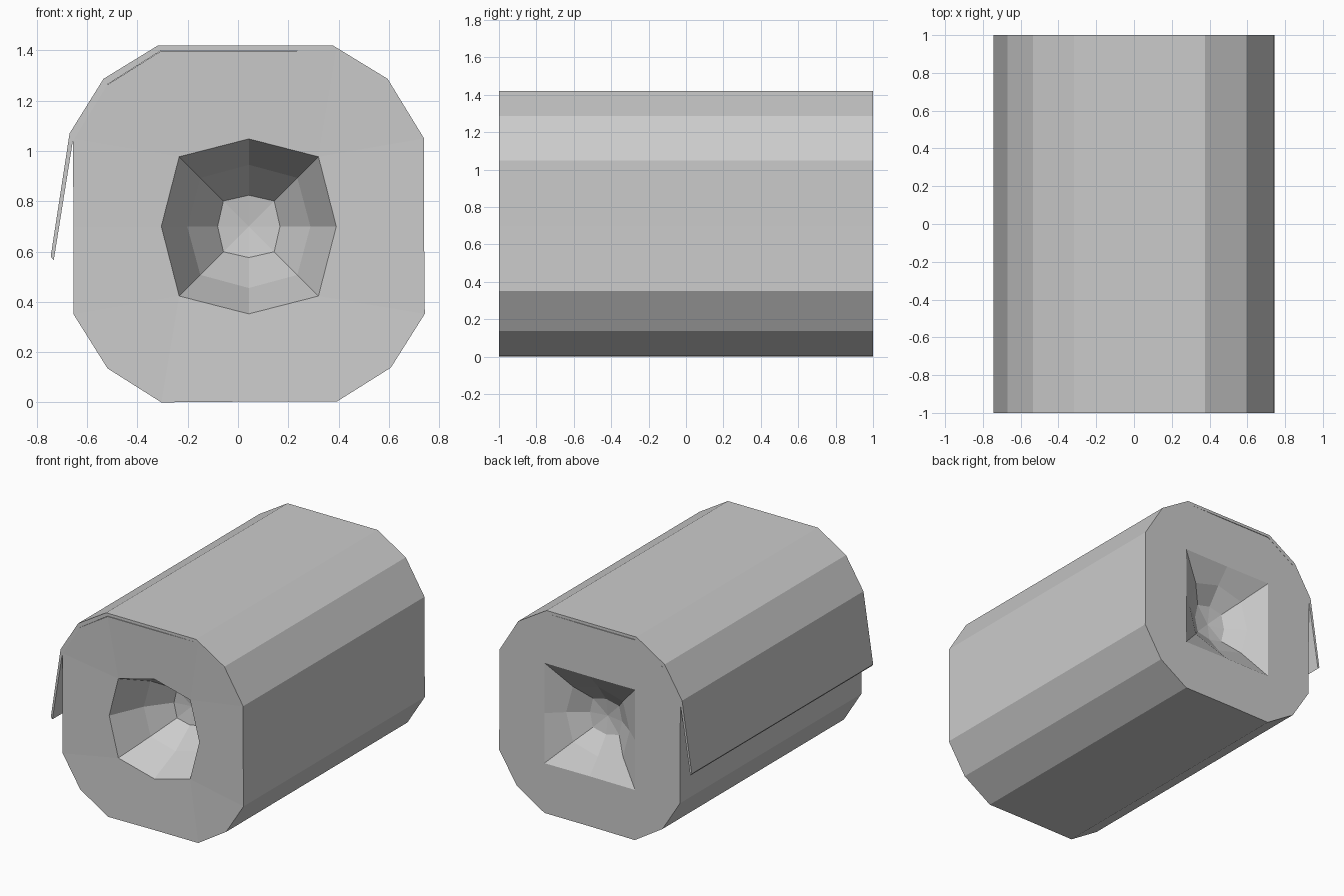
import bpy, bmesh

if "Cube" in bpy.data.objects:
    bpy.data.objects.remove(bpy.data.objects["Cube"])

CX, CZ = 0.043, 0.70


def finish(bm, name):
    bmesh.ops.recalc_face_normals(bm, faces=bm.faces)
    mesh = bpy.data.meshes.new(name)
    bm.to_mesh(mesh)
    bm.free()
    obj = bpy.data.objects.new(name, mesh)
    bpy.context.collection.objects.link(obj)


def four_way(points):
    """Repeat a quarter of an outline around the roll axis."""
    ring = []
    for _ in range(4):
        ring += points
        points = [(-z, x) for x, z in points]
    return ring


def add_ring(bm, points, y):
    return [bm.verts.new((CX + x, y, CZ + z)) for x, z in points]


def bridge(bm, a, b):
    n = len(a)
    for i in range(n):
        j = (i + 1) % n
        bm.faces.new((a[i], a[j], b[j], b[i]))


def octagon(mid, corner):
    return four_way([(mid, 0), (corner, corner)])


def roll_end(bm, outer, rings, cap_y):
    """End face around the hole, then the funnel down to its closed centre."""
    loops = [add_ring(bm, octagon(m, c), y) for m, c, y in rings]
    rim = loops[0]
    for k in range(4):
        o = [outer[(4 * k + i) % 16] for i in range(5)]
        m0, c, m1 = rim[2 * k], rim[2 * k + 1], rim[(2 * k + 2) % 8]
        bm.faces.new((m0, o[0], o[1], c))
        bm.faces.new((c, o[1], o[2], o[3]))
        bm.faces.new((c, o[3], o[4], m1))
    for a, b in zip(loops, loops[1:]):
        bridge(bm, a, b)
    tip = bm.verts.new((CX, cap_y, CZ))
    last = loops[-1]
    for i in range(8):
        bm.faces.new((last[i], last[(i + 1) % 8], tip))


# Paper roll: faceted barrel with a funnel hole in each end
bm = bmesh.new()
outline = four_way([(0.697, 0), (0.697, 0.35), (0.562, 0.565), (0.348, 0.70)])
front = add_ring(bm, outline, -1)
back = add_ring(bm, outline, 1)
bridge(bm, front, back)
roll_end(bm, front, [(0.348, 0.277, -0.985), (0.245, 0.193, -0.75),
                     (0.124, 0.101, -0.59)], -0.57)
roll_end(bm, back, [(0.348, 0.35, 1.0), (0.245, 0.193, 0.91),
                    (0.124, 0.101, 0.82)], 0.80)
finish(bm, "paper_roll")

# Loose outer sheet: wraps over the top and hangs down on the left
outside = [(0.74, 1.05), (0.595, 1.287), (0.377, 1.42), (-0.318, 1.42),
           (-0.535, 1.287), (-0.67, 1.07), (-0.745, 0.58)]
inside = [(0.739, 1.05), (0.605, 1.265), (0.391, 1.40), (-0.305, 1.40),
          (-0.519, 1.265), (-0.657, 1.04), (-0.733, 0.565)]
bm = bmesh.new()
ends = []
for y in (-1, 1):
    ends.append([[bm.verts.new((x, y, z)) for x, z in side]
                 for side in (outside, inside)])
for a, b in ends:
    for i in range(len(a) - 1):
        bm.faces.new((a[i], a[i + 1], b[i + 1], b[i]))
loops = [a + b[::-1] for a, b in ends]
bridge(bm, *loops)
finish(bm, "loose_sheet")
